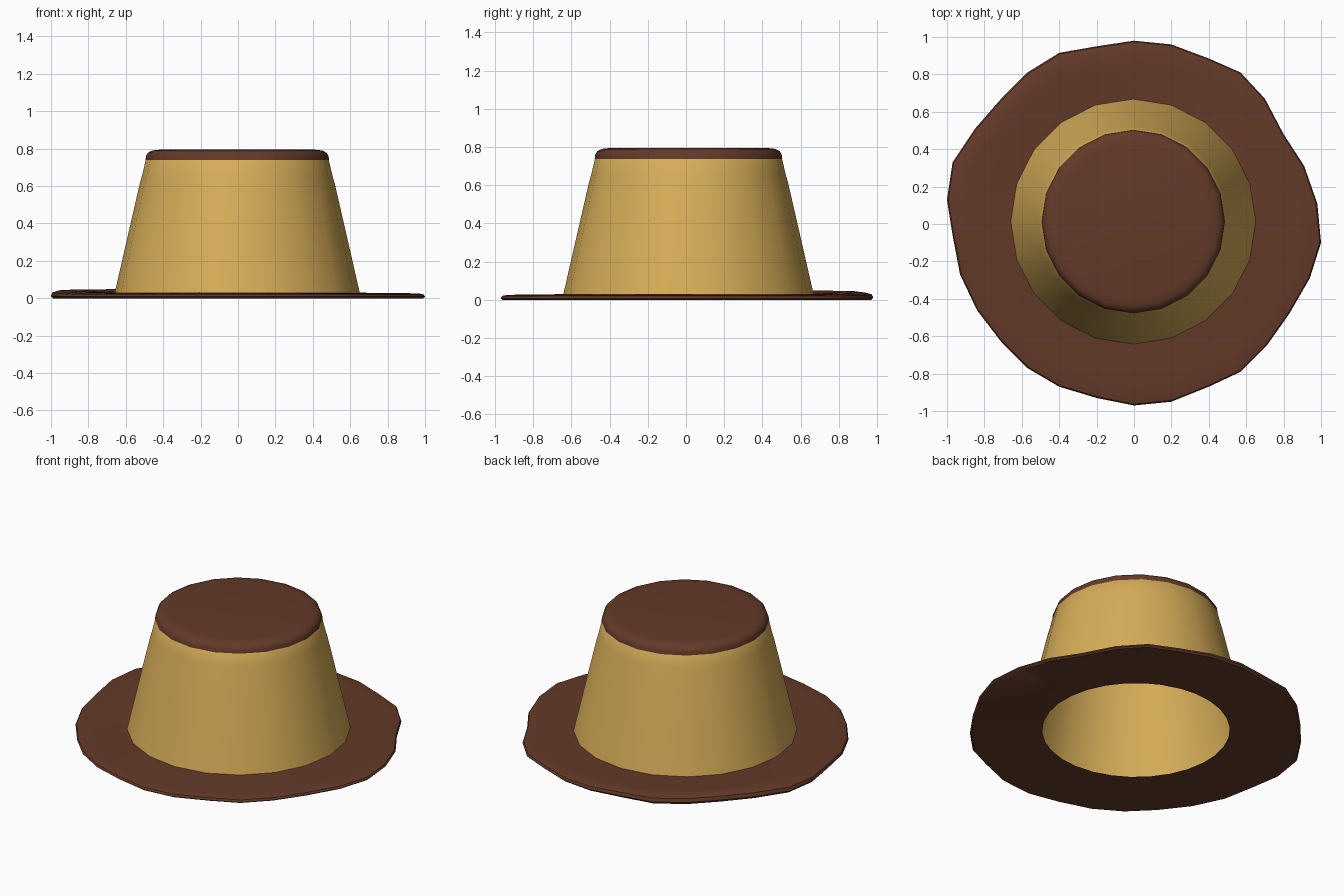
import bpy, math

if "Cube" in bpy.data.objects:
    bpy.data.objects.remove(bpy.data.objects["Cube"])

def material(name, rgb):
    m = bpy.data.materials.new(name)
    m.diffuse_color = (*rgb, 1)
    m.use_nodes = True
    m.node_tree.nodes["Principled BSDF"].inputs["Base Color"].default_value = m.diffuse_color
    return m

custard = material("custard yellow", (0.68, 0.42, 0.098))
caramel = material("caramel brown", (0.125, 0.042, 0.022))
CX, CY, SIDES = -0.004, 0.013, 20

def make_object(name, rings, mat, close_last=False):
    """Skin equal-length rings of points into a surface."""
    n = len(rings[0])
    verts = [p for ring in rings for p in ring]
    faces = []
    for k in range(len(rings) - 1):
        for i in range(n):
            j = (i + 1) % n
            faces.append((k*n + i, k*n + j, (k+1)*n + j, (k+1)*n + i))
    if close_last:
        faces.append(tuple(range((len(rings) - 1) * n, len(rings) * n)))
    me = bpy.data.meshes.new(name)
    me.from_pydata(verts, [], faces)
    me.materials.append(mat)
    ob = bpy.data.objects.new(name, me)
    bpy.context.collection.objects.link(ob)
    bpy.ops.object.select_all(action='DESELECT')
    ob.select_set(True)
    bpy.context.view_layer.objects.active = ob
    bpy.ops.object.shade_smooth_by_angle(angle=math.radians(40))
    return ob

def circle(r, z):
    return [(CX + r * math.cos(math.tau * i / SIDES),
             CY + r * math.sin(math.tau * i / SIDES), z) for i in range(SIDES)]

# Custard body: tapered, open underneath
body = [(0.662, 0.001), (0.655, 0.03), (0.522, 0.61), (0.508, 0.66), (0.488, 0.745),
        (0.47, 0.765), (0.40, 0.775)]
make_object("custard_body", [circle(r, z) for r, z in body], custard, True)

# Caramel cap with rounded rim
cap = [(0.491, 0.738), (0.488, 0.76), (0.478, 0.778), (0.455, 0.79), (0.41, 0.795)]
make_object("caramel_cap", [circle(r, z) for r, z in cap], caramel, True)

# Caramel puddle: uneven outline, counter-clockwise from the back
outline = [(0, .98), (-.2, .95), (-.4, .915), (-.57, .81), (-.71, .67), (-.85, .51),
           (-.97, .33), (-1, .13), (-.97, -.06), (-.93, -.27), (-.84, -.46), (-.71, -.63),
           (-.57, -.77), (-.4, -.87), (-.2, -.93), (0, -.97), (.2, -.95), (.4, -.87),
           (.57, -.79), (.71, -.65), (.83, -.48), (.94, -.29), (1, -.1), (.98, .11),
           (.91, .31), (.8, .48), (.7, .67), (.57, .81), (.4, .885), (.2, .96)]

def puddle_ring(scale, height):
    """Outline scaled inward; height is a fraction of the local thickness."""
    ring = []
    for x, y in outline:
        lift = max(0, -0.7 * x + 0.7 * y)
        ring.append((x * scale, y * scale, height * (0.027 + 0.023 * lift ** 2)))
    return ring

def inner_ring(r, z):
    return [(CX + r * x / math.hypot(x, y), CY + r * y / math.hypot(x, y), z)
            for x, y in outline]

make_object("caramel_puddle",
            [inner_ring(0.55, 0.0), puddle_ring(0.99, 0), puddle_ring(1.0, 0.3),
             puddle_ring(0.993, 0.75), puddle_ring(0.965, 0.97), puddle_ring(0.9, 1),
             inner_ring(0.645, 0.03)], caramel)
